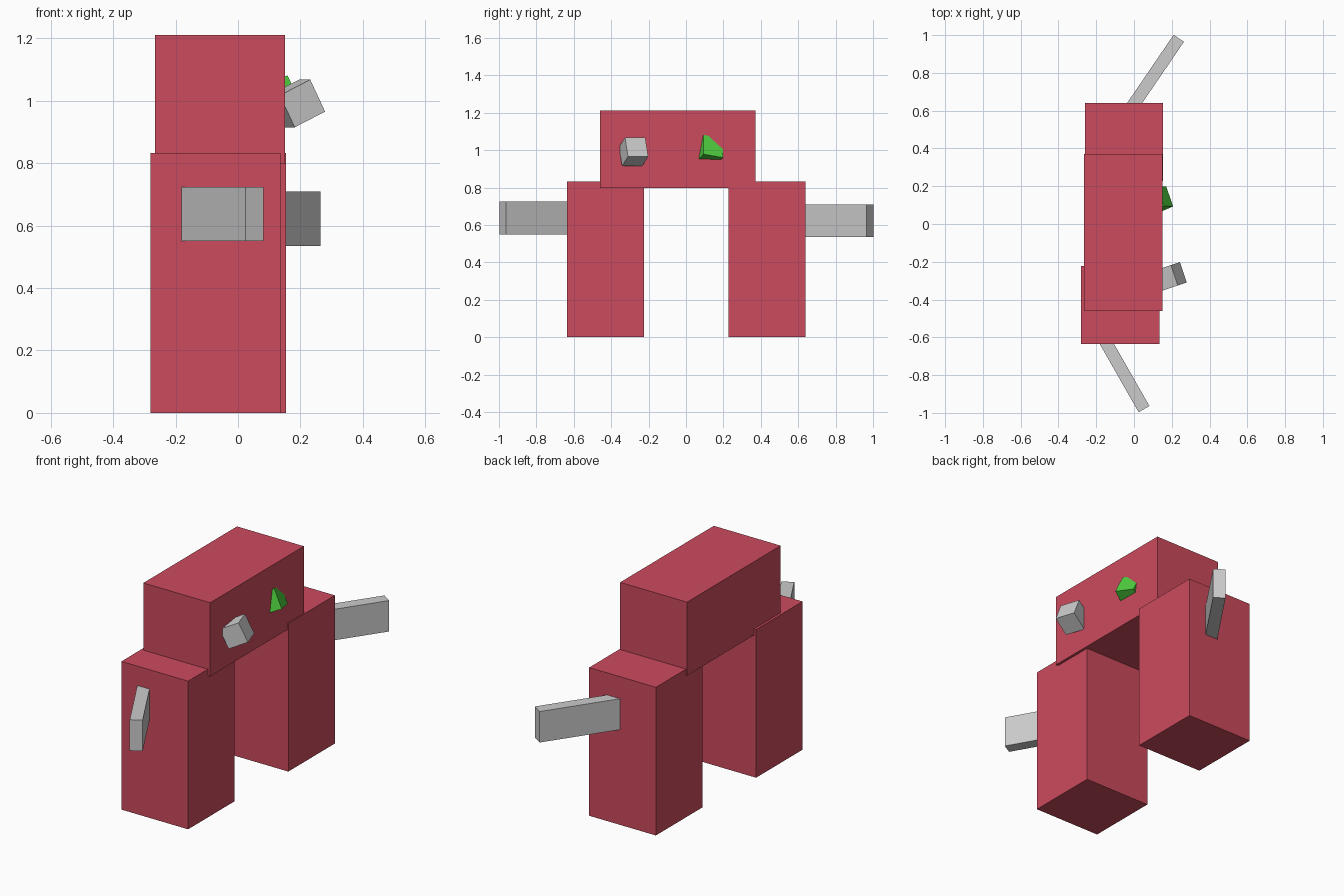
import bpy
from mathutils import Matrix, Vector

if "Cube" in bpy.data.objects:
    bpy.data.objects.remove(bpy.data.objects["Cube"])


def material(name, rgb):
    m = bpy.data.materials.new(name)
    m.diffuse_color = (*rgb, 1)
    m.use_nodes = True
    m.node_tree.nodes["Principled BSDF"].inputs["Base Color"].default_value = m.diffuse_color
    return m


RED = material("red", (0.60, 0.07, 0.11))
GREEN = material("green", (0.08, 0.64, 0.05))


def box(name, centre, size, mat=None, axes=None):
    """Box of a given size, optionally turned to an (x axis, y axis) frame."""
    bpy.ops.mesh.primitive_cube_add(size=1)
    ob = bpy.context.object
    ob.name = name
    rot = Matrix.Identity(4)
    if axes:
        x = Vector(axes[0]).normalized()
        y = Vector(axes[1])
        y = (y - x * y.dot(x)).normalized()
        rot = Matrix((x, y, x.cross(y))).transposed().to_4x4()
    ob.data.transform(Matrix.Translation(centre) @ rot @ Matrix.Diagonal((*size, 1)))
    if mat:
        ob.data.materials.append(mat)
    return ob


def corner_cube(name, corner, side, a, b, mat=None):
    """Cube with one corner given and two edge directions leading away from it."""
    a = Vector(a).normalized()
    b = Vector(b)
    b = (b - a * b.dot(a)).normalized()
    c = a.cross(b)
    if c.x > 0:  # the third edge runs back into the head
        c = -c
    return box(name, Vector(corner) + (a + b + c) * side / 2, (side,) * 3, mat, (a, b))


def arm(name, tip, direction, z):
    """Flat bar running from its tip back into the leg."""
    d = Vector((*direction, 0)).normalized()
    length = 0.5
    centre = Vector((*tip, z)) - d * length / 2
    box(name, centre, (length, 0.066, 0.174), None, (d, (-d.y, d.x, 0)))


# Legs and head block
box("front_leg", (-0.072, -0.43, 0.4165), (0.415, 0.413, 0.833), RED)
box("back_leg", (-0.053, 0.433, 0.4165), (0.415, 0.413, 0.833), RED)
box("head", (-0.058, -0.045, 1.004), (0.416, 0.832, 0.413), RED)

# Arms
arm("front_arm", (0.053, -0.98), (0.495, -0.869), 0.637)
arm("back_arm", (0.237, 0.983), (0.563, 0.826), 0.622)

# Eyes: tilted cubes half sunk in the head
corner_cube("grey_eye", (0.279, -0.31, 0.965), 0.114,
            (-0.035, 0.105, 0), (-0.049, -0.016, 0.105))
corner_cube("green_eye", (0.207, 0.093, 0.979), 0.113,
            (-0.32, 0.93, -0.17), (-0.43, 0.02, 0.90), GREEN)
